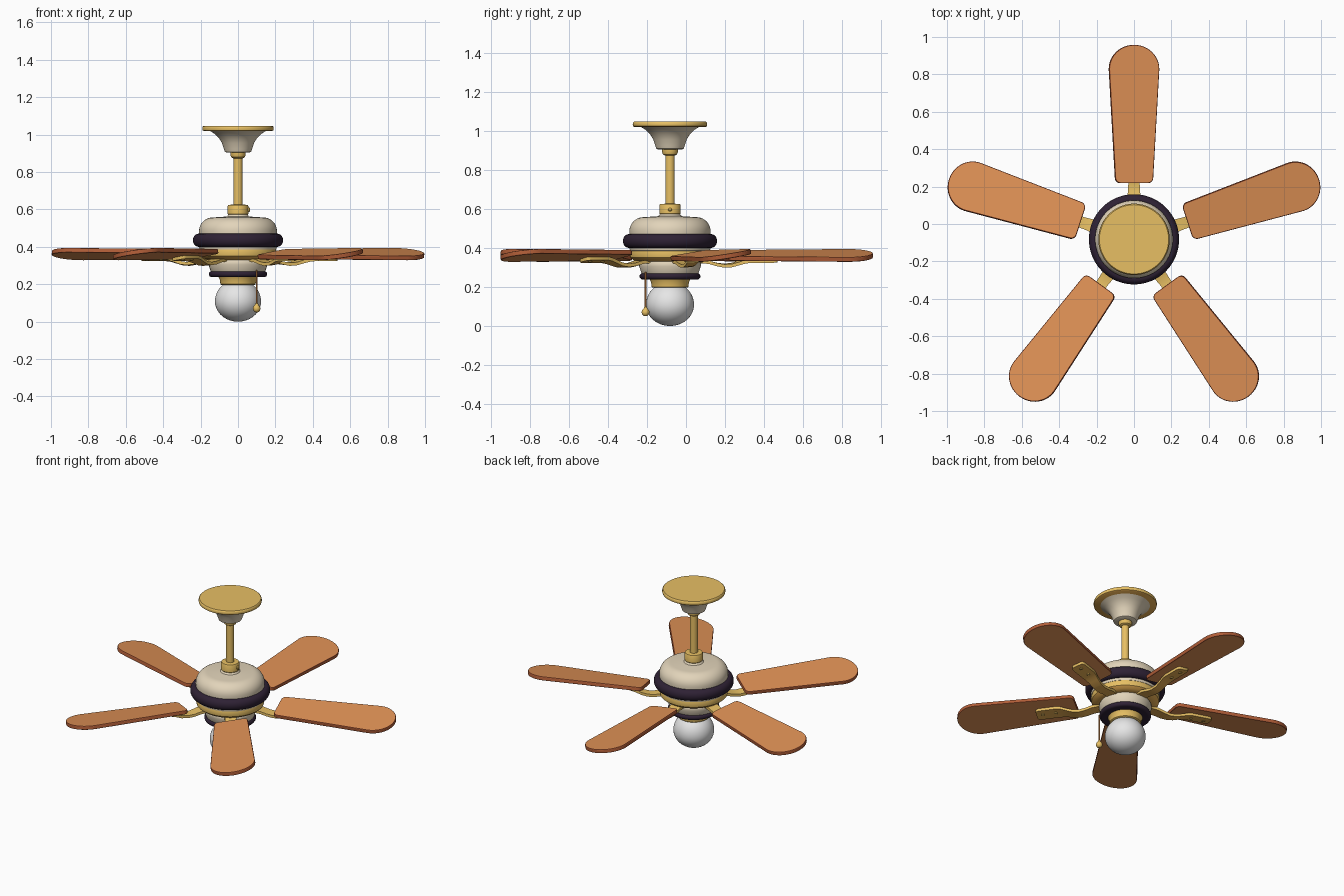
import bpy, bmesh, math
from mathutils import Matrix, Vector

if "Cube" in bpy.data.objects:
    bpy.data.objects.remove(bpy.data.objects["Cube"])

CY = -0.082  # hub axis position in y


def mat(name, r, g, b):
    m = bpy.data.materials.new(name)
    lin = [((c / 255 + 0.055) / 1.055) ** 2.4 for c in (r, g, b)]
    m.diffuse_color = (*lin, 1)
    m.use_nodes = True
    m.node_tree.nodes["Principled BSDF"].inputs["Base Color"].default_value = m.diffuse_color
    return m


GOLD = mat("brass", 232, 192, 100)
AMBER = mat("amber brass", 234, 176, 84)
CREAM = mat("cream enamel", 226, 212, 186)
DARK = mat("dark plum", 46, 33, 52)
GLASS = mat("white glass", 230, 230, 230)
WOOD = mat("wood", 224, 146, 86)
EDGE = mat("wood edge", 178, 94, 56)
COPPER = mat("copper chain", 220, 142, 76)


def finish(name, bm, mats, angle=35, matrix=None):
    bmesh.ops.recalc_face_normals(bm, faces=bm.faces)
    me = bpy.data.meshes.new(name)
    bm.to_mesh(me)
    bm.free()
    for m in mats:
        me.materials.append(m)
    ob = bpy.data.objects.new(name, me)
    bpy.context.collection.objects.link(ob)
    if matrix:
        ob.matrix_world = matrix
    bpy.ops.object.select_all(action='DESELECT')
    ob.select_set(True)
    bpy.context.view_layer.objects.active = ob
    bpy.ops.object.shade_smooth_by_angle(angle=math.radians(angle))
    return ob


def lathe(name, profile, m, n=64, at=(0, CY), matrix=None, under=None):
    """Revolve (radius, z) points round a vertical axis; under = colour of downward faces."""
    bm = bmesh.new()
    rings = []
    for r, z in profile:
        if r < 1e-5:
            rings.append([bm.verts.new((0, 0, z))])
        else:
            rings.append([bm.verts.new((r * math.cos(2 * math.pi * i / n),
                                        r * math.sin(2 * math.pi * i / n), z)) for i in range(n)])
    for a, b in zip(rings, rings[1:]):
        for i in range(n):
            j = (i + 1) % n
            vs = [a[i % len(a)], a[j % len(a)], b[j % len(b)], b[i % len(b)]]
            bm.faces.new(list(dict.fromkeys(vs)))
    for end in (rings[0], rings[-1]):
        if len(end) > 1:
            bm.faces.new(end)
    if under:
        bmesh.ops.recalc_face_normals(bm, faces=bm.faces)
        for f in bm.faces:
            f.material_index = int(f.normal.z < -0.3)
    return finish(name, bm, [m, under] if under else [m],
                  matrix=matrix or Matrix.Translation((at[0], at[1], 0)))


def arc(cr, cz, rr, rz, a0, a1, n=10):
    return [(max(0, cr + rr * math.cos(math.radians(a0 + (a1 - a0) * i / n))),
             cz + rz * math.sin(math.radians(a0 + (a1 - a0) * i / n))) for i in range(n + 1)]


# Ceiling mount and rod
lathe("ceiling_plate", [(0.183, 1.019), (0.189, 1.023), (0.191, 1.032), (0.189, 1.042), (0.185, 1.046)],
      GOLD, under=AMBER)
lathe("canopy", [(0.06, 0.903), (0.07, 0.908), (0.076, 0.925), (0.086, 0.955), (0.102, 0.982),
                 (0.125, 1.004), (0.152, 1.021)], CREAM)
lathe("canopy_collar", [(0.026, 0.873), (0.036, 0.879), (0.04, 0.889), (0.04, 0.905)], GOLD)
lathe("down_rod", [(0.024, 0.57), (0.024, 0.89)], GOLD, 32)
lathe("rod_coupling", [(0.052, 0.572), (0.055, 0.576), (0.055, 0.618), (0.052, 0.624), (0.024, 0.626)], GOLD, 48)
lathe("coupling_screw", [(0.011, 0), (0.011, 0.008), (0.007, 0.012)], GOLD, 16,
      matrix=Matrix.Translation((0.053, CY, 0.598)) @ Matrix.Rotation(math.pi / 2, 4, 'Y'))

# Motor housing
lathe("motor_housing", [(0.205, 0.40), (0.208, 0.47)] + arc(0.135, 0.485, 0.073, 0.072, 0, 90)
      + [(0.06, 0.562), (0.05, 0.575)], CREAM, 96)
lathe("housing_band", [(0.2, 0.4)] + arc(0.212, 0.435, 0.029, 0.035, -90, 90, 12) + [(0.2, 0.47)], DARK, 96)
lathe("housing_underside", [(0.19, 0.38), (0.205, 0.385), (0.209, 0.405)], CREAM, 96)
lathe("rotor_plate", [(0.165, 0.33), (0.187, 0.336), (0.203, 0.35), (0.207, 0.37), (0.203, 0.386)],
      GOLD, 96, under=AMBER)
lathe("switch_housing", [(0.142, 0.262), (0.148, 0.275), (0.158, 0.305), (0.158, 0.322), (0.15, 0.335)], CREAM)
lathe("switch_band", [(0.14, 0.238)] + arc(0.14, 0.254, 0.016, 0.016, -90, 90, 8), DARK)
lathe("lamp_holder", [(0.088, 0.196), (0.094, 0.2), (0.097, 0.225), (0.105, 0.24)], GOLD)
lathe("glass_globe", arc(0, 0.108, 0.123, 0.108, -90, 0, 16) + arc(0, 0.108, 0.123, 0.118, 0, 90, 16)[1:], GLASS)

# Pull chain
CH = (0.1, CY - 0.125)
lathe("pull_chain", [(0.005, 0.085), (0.005, 0.275)], COPPER, 10, CH)
lathe("chain_fob", [(0, 0.05)] + arc(0, 0.07, 0.02, 0.021, -75, 60, 10) + [(0.007, 0.098), (0, 0.1)], GOLD, 20, CH)


def blade(name, matrix):
    """Rounded paddle along +x with a redder edge."""
    pts = arc(0.91, 0, 0.13, 0.136, -90, 90, 24)
    pts += arc(0.33, 0.073, 0.03, 0.03, 90, 180, 9) + arc(0.33, -0.073, 0.03, 0.03, 180, 270, 9)
    bm = bmesh.new()
    bot = bm.faces.new([bm.verts.new((x, y, -0.0125)) for x, y in pts])
    ext = bmesh.ops.extrude_face_region(bm, geom=[bot], use_keep_orig=True)
    bmesh.ops.translate(bm, verts=[v for v in ext['geom'] if isinstance(v, bmesh.types.BMVert)], vec=(0, 0, 0.025))
    bmesh.ops.recalc_face_normals(bm, faces=bm.faces)
    rim = [e for e in bm.edges if abs(e.verts[0].co.z - e.verts[1].co.z) < 1e-6]
    bmesh.ops.bevel(bm, geom=rim, offset=0.005, segments=2, affect='EDGES', profile=0.5)
    bm.normal_update()
    for f in bm.faces:
        f.material_index = 0 if abs(f.normal.z) > 0.95 else 1
    finish(name, bm, [WOOD, EDGE], 12, matrix)


def arm(name, matrix, pitch):
    """Curved blade iron: (radius, z, half width, share of blade pitch)."""
    path = [(0.15, 0.33, 0.036, 0), (0.2, 0.325, 0.036, 0), (0.24, 0.314, 0.034, 0.1), (0.28, 0.308, 0.031, 0.4),
            (0.32, 0.312, 0.03, 0.7), (0.36, 0.325, 0.032, 1), (0.39, 0.334, 0.038, 1), (0.42, 0.338, 0.042, 1),
            (0.53, 0.338, 0.042, 1), (0.545, 0.338, 0.036, 1), (0.55, 0.338, 0.028, 1)]
    bm = bmesh.new()
    rows = []
    for r, z, w, k in path:
        s = math.tan(pitch * k)
        rows.append([bm.verts.new((r, y, z + dz + y * s))
                     for y, dz in ((-w, -0.008), (w, -0.008), (w, 0.009), (-w, 0.009))])
    for a, b in zip(rows, rows[1:]):
        for i in range(4):
            f = bm.faces.new((a[i], a[(i + 1) % 4], b[(i + 1) % 4], b[i]))
            f.material_index = int(i == 0)  # underside
    bm.faces.new(rows[0])
    bm.faces.new(rows[-1])
    finish(name, bm, [GOLD, AMBER], 40, matrix)


# Five blades with their irons and screws
PITCH = math.radians(9)
for k in range(5):
    base = Matrix.Translation((0, CY, 0)) @ Matrix.Rotation(math.radians(90 + 72 * k), 4, 'Z')
    tilt = base @ Matrix.Translation((0, 0, 0.361)) @ Matrix.Rotation(PITCH, 4, 'X')
    blade(f"blade_{k + 1}", tilt)
    arm(f"blade_iron_{k + 1}", base, PITCH)
    for j, x in enumerate((0.43, 0.51)):
        lathe(f"blade_screw_{k + 1}_{j + 1}", [(0.006, -0.036), (0.01, -0.033), (0.01, -0.028)], GOLD, 12,
              matrix=tilt @ Matrix.Translation((x, 0, 0)))
